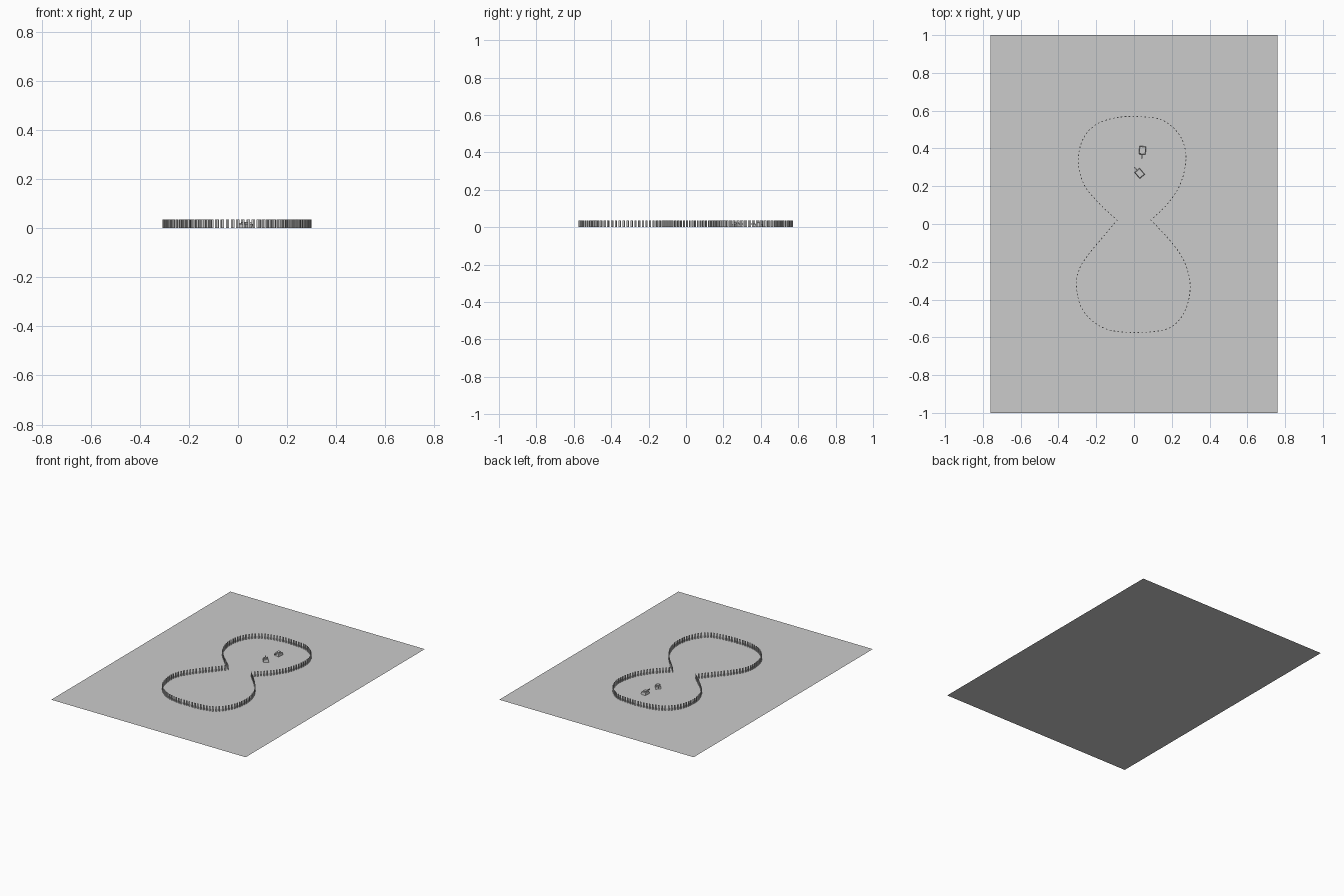
import bpy, bmesh, math
from mathutils import Vector, Matrix

if "Cube" in bpy.data.objects:
    bpy.data.objects.remove(bpy.data.objects["Cube"])


def finish(bm, name):
    me = bpy.data.meshes.new(name)
    bm.to_mesh(me)
    bm.free()
    ob = bpy.data.objects.new(name, me)
    bpy.context.collection.objects.link(ob)
    return ob


def add_box(bm, loc, size, angle=0.0):
    m = Matrix.Translation(loc) @ Matrix.Rotation(angle, 4, 'Z') @ Matrix.Diagonal((*size, 1))
    return bmesh.ops.create_cube(bm, size=1, matrix=m)['verts']


def smooth_path(pts, n=24):
    p = [Vector(q) for q in pts]
    p = [2 * p[0] - p[1]] + p + [2 * p[-1] - p[-2]]
    out = []
    for a, b, c, d in zip(p, p[1:], p[2:], p[3:]):
        for i in range(n):
            t = i / n
            out.append(0.5 * (2 * b + (c - a) * t + (2 * a - 5 * b + 4 * c - d) * t * t
                              + (3 * b - a - 3 * c + d) * t ** 3))
    return out + [p[-2]]


def fence(name, pts, spacing):
    # Evenly spaced square posts turned to follow the path
    path = smooth_path(pts)
    total = sum((b - a).length for a, b in zip(path, path[1:]))
    count = round(total / spacing)
    step, travelled, k = total / count, 0.0, 0
    bm = bmesh.new()
    for a, b in zip(path, path[1:]):
        d = b - a
        while k < count and k * step <= travelled + d.length:
            q = a + d.normalized() * (k * step - travelled)
            add_box(bm, (q.x, q.y, 0.0175), (0.009, 0.004, 0.035), math.atan2(d.y, d.x))
            k += 1
        travelled += d.length
    return finish(bm, name)


# Flat ground sheet
bm = bmesh.new()
bmesh.ops.create_grid(bm, x_segments=1, y_segments=1, size=1, matrix=Matrix.Diagonal((0.76, 1, 1, 1)))
finish(bm, "ground_sheet")

# Two lobes of the pen, meeting at the waist
fence("upper_fence", [(-.09, .02), (-.195, .12), (-.265, .21), (-.295, .33), (-.27, .45), (-.195, .53),
                      (-.08, .565), (.04, .568), (.15, .55), (.235, .48), (.272, .39), (.27, .30),
                      (.24, .20), (.18, .11), (.09, .02)], 0.021)
fence("lower_fence", [(.09, .02), (.18, -.075), (.245, -.16), (.285, -.25), (.297, -.35), (.27, -.46),
                      (.205, -.54), (.10, -.57), (-.08, -.57), (-.19, -.535), (-.275, -.45),
                      (-.305, -.33), (-.29, -.24), (-.24, -.16), (-.17, -.075), (-.09, .02)], 0.021)


def vehicle(name, x, y, angle):
    # Small tapered hull with a low block on top and a barrel at the front
    bm = bmesh.new()
    for v in add_box(bm, (0, 0, 0.009), (0.036, 0.044, 0.018)):
        if v.co.z > 0.01:
            v.co.x *= 0.85
            v.co.y *= 0.85
    add_box(bm, (0, 0, 0.0215), (0.02, 0.022, 0.007))
    add_box(bm, (0, -0.032, 0.018), (0.005, 0.026, 0.005))
    ob = finish(bm, name)
    ob.location = (x, y, 0)
    ob.rotation_euler.z = angle


vehicle("far_vehicle", 0.045, 0.39, math.radians(-5))
vehicle("near_vehicle", 0.03, 0.268, math.radians(-140))
